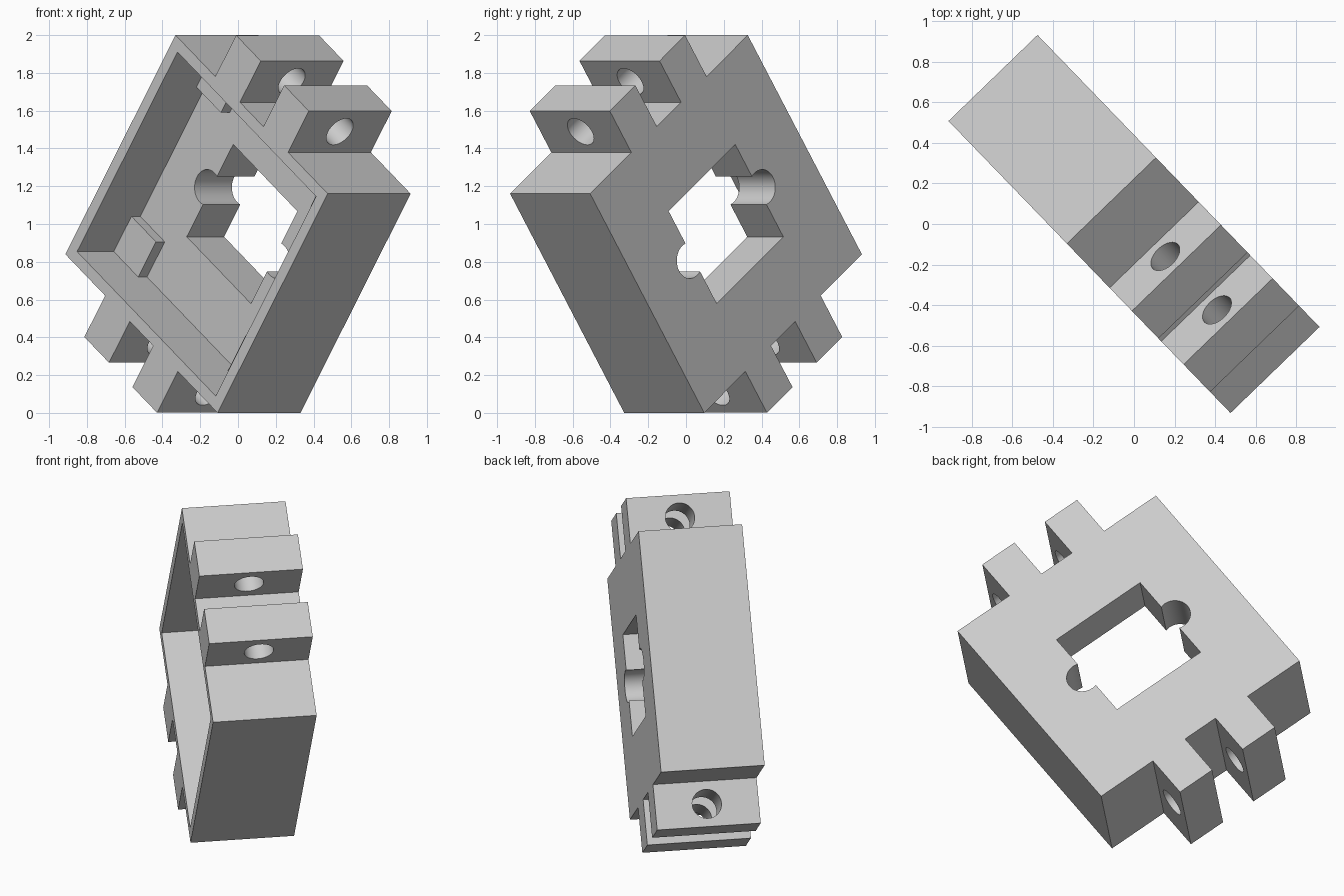
import bpy, bmesh, math
from mathutils import Matrix, Vector

if "Cube" in bpy.data.objects:
    bpy.data.objects.remove(bpy.data.objects["Cube"], do_unlink=True)

# Main dimensions, in the housing's own frame (open side is local +z)
HALF = 0.716            # half side of the square housing
DEPTH = 0.61
TAB_IN, TAB_OUT, TAB_H = 0.11, 0.342, 0.27
INNER = HALF - 0.064    # half side of the cavity
TOP = DEPTH / 2
FLOOR = TOP - 0.335
PAD, PAD_TOP = 0.23, TOP - 0.27
WINDOW = 0.302

# Tilted frame of the whole model
yaw, tilt = math.radians(-46), math.radians(35.9)
across = Vector((math.cos(yaw), math.sin(yaw), 0))
up = Vector((0, 0, 1))
u = across * math.cos(tilt) - up * math.sin(tilt)
v = across * math.sin(tilt) + up * math.cos(tilt)
FRAME = Matrix.Translation(up) @ Matrix((u, v, u.cross(v))).transposed().to_4x4()

grey = bpy.data.materials.new("light grey")
grey.use_nodes = True
colour = (0.6, 0.6, 0.6, 1)
grey.diffuse_color = colour
grey.node_tree.nodes["Principled BSDF"].inputs["Base Color"].default_value = colour


def make(name, bm):
    bmesh.ops.recalc_face_normals(bm, faces=bm.faces)
    mesh = bpy.data.meshes.new(name)
    bm.to_mesh(mesh)
    bm.free()
    mesh.materials.append(grey)
    ob = bpy.data.objects.new(name, mesh)
    ob.matrix_world = FRAME
    bpy.context.collection.objects.link(ob)
    return ob


def box(name, low, high):
    low, high = Vector(low), Vector(high)
    bm = bmesh.new()
    bmesh.ops.create_cube(bm, size=1, matrix=Matrix.Translation((low + high) / 2)
                          @ Matrix.Diagonal((high - low).to_4d()))
    return make(name, bm)


def cylinder(name, centre, radius, length, turn=0):
    bm = bmesh.new()
    bmesh.ops.create_cone(bm, cap_ends=True, segments=48, radius1=radius,
                          radius2=radius, depth=length,
                          matrix=Matrix.Translation(centre) @ Matrix.Rotation(turn, 4, "Y"))
    return make(name, bm)


def cut(target, cutter):
    cutter.hide_render = True
    bpy.context.view_layer.update()
    mod = target.modifiers.new("cut", "BOOLEAN")
    mod.operation, mod.solver, mod.object = "DIFFERENCE", "EXACT", cutter
    with bpy.context.temp_override(object=target, active_object=target):
        bpy.ops.object.modifier_apply(modifier=mod.name)
    bpy.data.objects.remove(cutter, do_unlink=True)


# Housing outline: a square with two hinge tabs on two opposite sides
tip = HALF + TAB_H
side = [(-HALF, HALF)]
for a, b in ((-TAB_OUT, -TAB_IN), (TAB_IN, TAB_OUT)):
    side += [(a, HALF), (a, tip), (b, tip), (b, HALF)]
side.append((HALF, HALF))
outline = side + [(-x, -y) for x, y in side]

bm = bmesh.new()
face = bm.faces.new([bm.verts.new((x, y, -TOP)) for x, y in outline])
grown = bmesh.ops.extrude_face_region(bm, geom=[face])["geom"]
bmesh.ops.translate(bm, vec=(0, 0, DEPTH),
                    verts=[g for g in grown if isinstance(g, bmesh.types.BMVert)])
housing = make("housing", bm)

# Open cavity, square window with round notches, and pin holes in the tabs
cut(housing, box("cavity_cutter", (-INNER, -INNER, FLOOR), (INNER, INNER, 1)))
cut(housing, box("window_cutter", (-WINDOW, -WINDOW, -1), (WINDOW, WINDOW, 1)))
for s in (-1, 1):
    cut(housing, cylinder("notch_cutter", (s * 0.33, 0, 0), 0.095, 2))
    cut(housing, cylinder("pin_hole_cutter", (0, s * (HALF + TAB_H / 2), 0),
                          0.086, 0.8, math.pi / 2))

bpy.ops.object.select_all(action="DESELECT")
housing.select_set(True)
bpy.context.view_layer.objects.active = housing
bpy.ops.object.shade_smooth_by_angle(angle=math.radians(30))

# Raised pads in the cavity corners, sunk slightly into walls and floor
sink = 0.02
for sx, xname in ((-1, "left"), (1, "right")):
    for sy, yname in ((-1, "lower"), (1, "upper")):
        xs = sorted((sx * (INNER + sink), sx * (INNER - PAD)))
        ys = sorted((sy * (INNER + sink), sy * (INNER - PAD)))
        box(f"corner_pad_{yname}_{xname}", (xs[0], ys[0], FLOOR - sink),
            (xs[1], ys[1], PAD_TOP))
